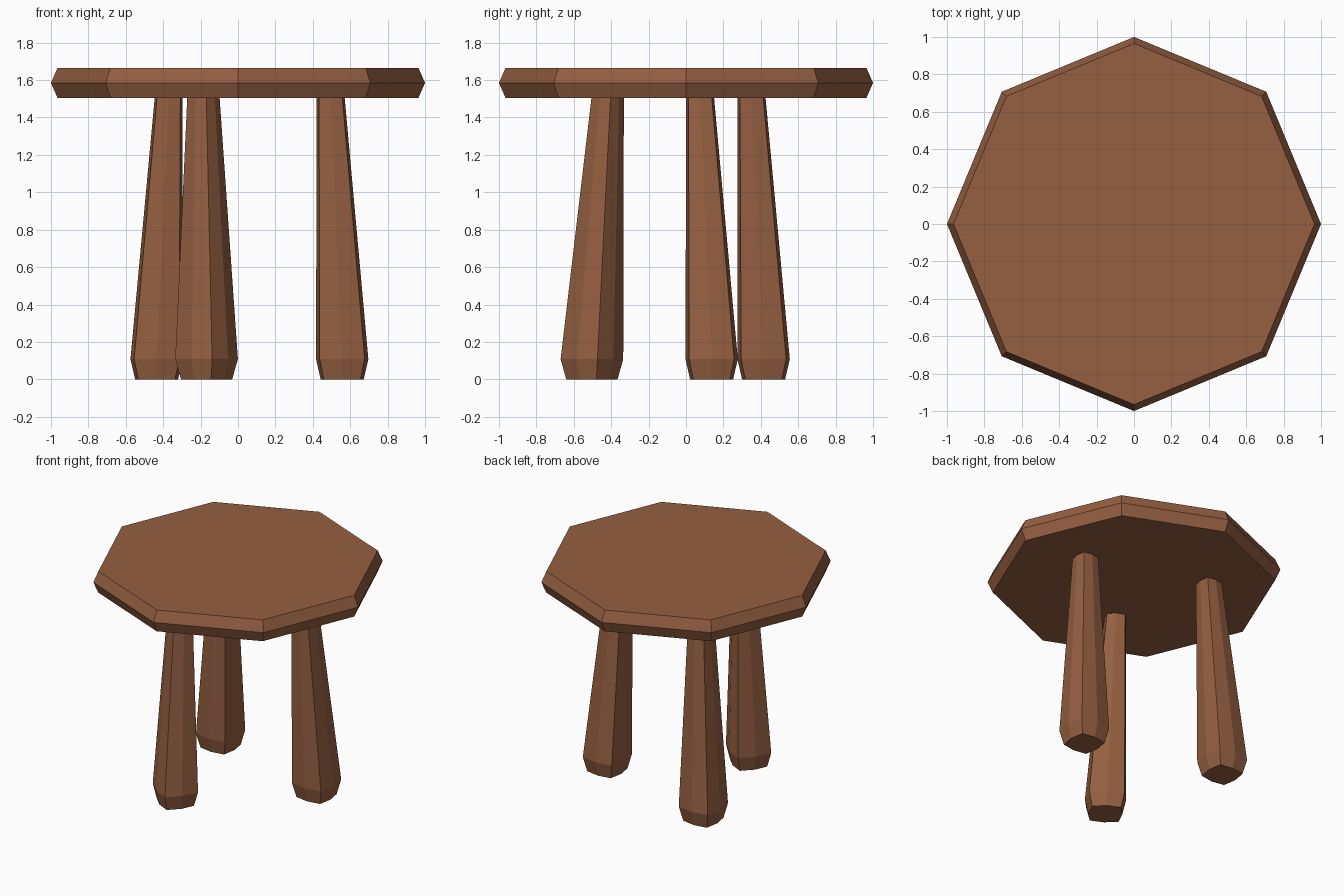
import bpy
from math import cos, sin, pi, radians

if "Cube" in bpy.data.objects:
    bpy.data.objects.remove(bpy.data.objects["Cube"])

wood = bpy.data.materials.new("wood")
wood.diffuse_color = (0.30, 0.115, 0.053, 1)
wood.use_nodes = True
wood.node_tree.nodes["Principled BSDF"].inputs["Base Color"].default_value = wood.diffuse_color


def loft(name, rings):
    """Join equal-length rings of points into a closed solid."""
    n = len(rings[0])
    verts = [p for ring in rings for p in ring]
    faces = [tuple(reversed(range(n)))]
    for k in range(len(rings) - 1):
        a, b = k * n, (k + 1) * n
        for i in range(n):
            j = (i + 1) % n
            faces.append((a + i, a + j, b + j, b + i))
    faces.append(tuple(range((len(rings) - 1) * n, len(rings) * n)))
    mesh = bpy.data.meshes.new(name)
    mesh.from_pydata(verts, [], faces)
    mesh.materials.append(wood)
    obj = bpy.data.objects.new(name, mesh)
    bpy.context.collection.objects.link(obj)
    return obj


def ring(cx, cy, z, corner, side, turn):
    """Eight points alternating between corner radius and side radius."""
    return [(cx + r * cos(a), cy + r * sin(a), z)
            for i in range(8)
            for r, a in [(side if i % 2 else corner, turn + i * pi / 4)]]


# Octagonal seat with a ridge round its edge
loft("seat", [ring(0, 0, z, r, r, 0)
              for z, r in ((1.505, 0.965), (1.585, 1.0), (1.665, 0.965))])

# Splayed legs: square section with bulging sides, tapered up, bevelled foot
LEGS = {
    "right_leg": ((0.557, 0.137), (0.495, 0.075), 45),
    "left_leg": ((-0.435, 0.415), (-0.370, 0.350), 135),
    "front_leg": ((-0.168, -0.503), (-0.185, -0.418), -80),
}
for name, (low, high, angle) in LEGS.items():
    t = radians(angle)
    loft(name, [
        ring(*low, 0.0, 0.139, 0.115, t),
        ring(*low, 0.108, 0.170, 0.140, t),
        ring(*high, 1.52, 0.087, 0.074, t),
    ])
